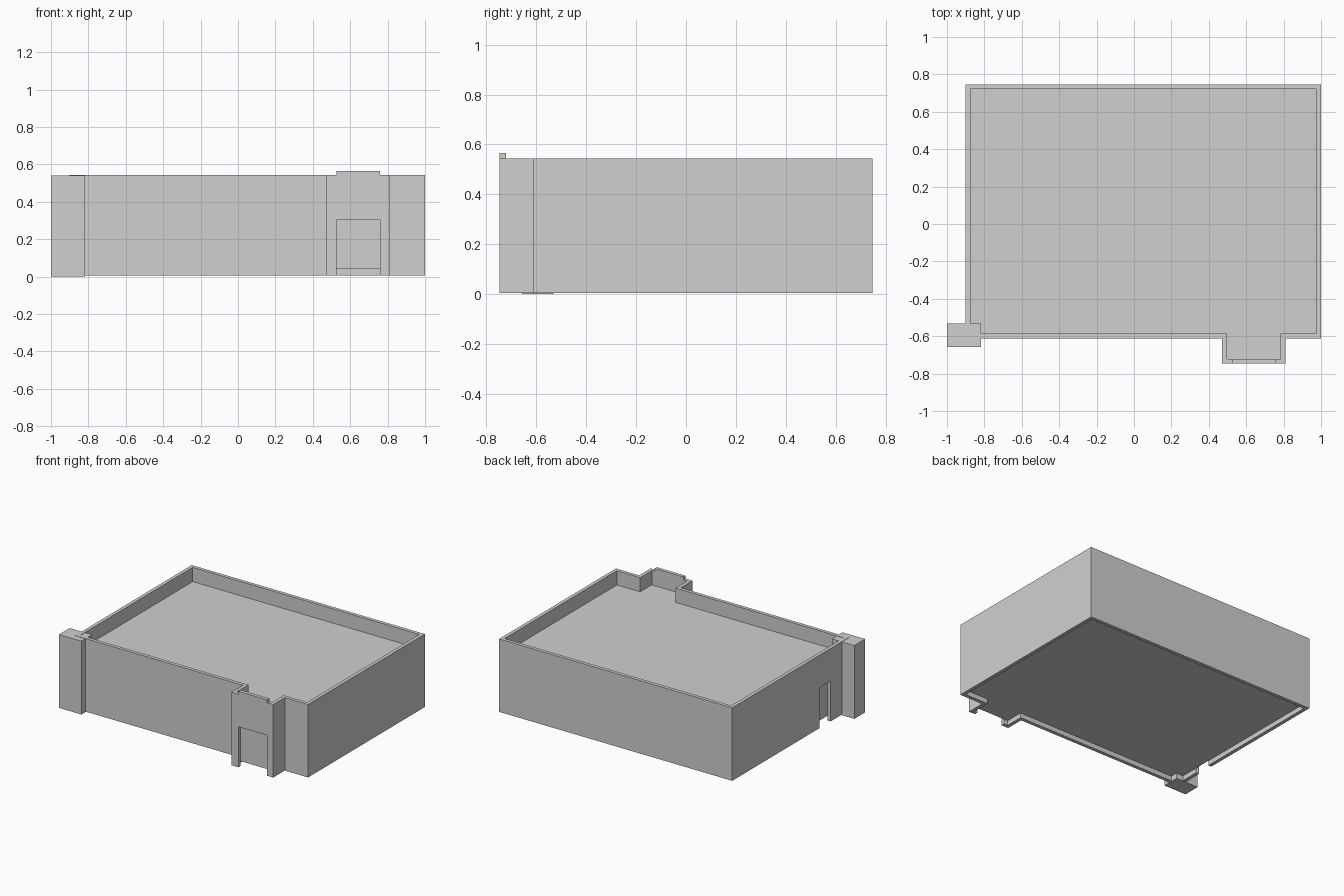
import bpy
import bmesh
from mathutils import Vector

cube = bpy.data.objects.get("Cube")
if cube:
    bpy.data.objects.remove(cube, do_unlink=True)

# Single plaster colour
GREY = (0.63, 0.63, 0.615, 1.0)
plaster = bpy.data.materials.new("light_grey_plaster")
plaster.use_nodes = True
plaster.diffuse_color = GREY
plaster.node_tree.nodes["Principled BSDF"].inputs["Base Color"].default_value = GREY

BASE, TOP = 0.005, 0.543
THICK = 0.026

# Footprint of the building with its porch, counter-clockwise
FOOTPRINT = [Vector(p) for p in (
    (-0.9, -0.612), (0.47, -0.612), (0.47, -0.747), (0.81, -0.747),
    (0.81, -0.612), (1.0, -0.612), (1.0, 0.747), (-0.9, 0.747))]


def inset(points, t):
    """Move every edge of a right-angled outline inward by t."""
    result = []
    for i, p in enumerate(points):
        before = (p - points[i - 1]).normalized()
        after = (points[(i + 1) % len(points)] - p).normalized()
        result.append(p + t * (Vector((-before.y, before.x)) + Vector((-after.y, after.x))))
    return result


def finish(name, bm):
    bmesh.ops.recalc_face_normals(bm, faces=bm.faces)
    mesh = bpy.data.meshes.new(name)
    bm.to_mesh(mesh)
    bm.free()
    mesh.materials.append(plaster)
    obj = bpy.data.objects.new(name, mesh)
    bpy.context.collection.objects.link(obj)
    return obj


def extrude_up(bm, height):
    moved = bmesh.ops.extrude_face_region(bm, geom=bm.faces[:])["geom"]
    verts = [g for g in moved if isinstance(g, bmesh.types.BMVert)]
    bmesh.ops.translate(bm, verts=verts, vec=(0, 0, height))


def slab(name, points, low, high):
    bm = bmesh.new()
    bm.faces.new([bm.verts.new((p[0], p[1], low)) for p in points])
    extrude_up(bm, high - low)
    return finish(name, bm)


def box(name, x, y, z):
    return slab(name, [(x[0], y[0]), (x[1], y[0]), (x[1], y[1]), (x[0], y[1])], *z)


# Outer walls with parapet, one mitred ring
inner = inset(FOOTPRINT, THICK)
bm = bmesh.new()
rings = [[bm.verts.new((p.x, p.y, BASE)) for p in loop] for loop in (FOOTPRINT, inner)]
for i in range(len(inner)):
    j = (i + 1) % len(inner)
    bm.faces.new((rings[0][i], rings[0][j], rings[1][j], rings[1][i]))
extrude_up(bm, TOP - BASE)
walls = finish("outer_walls", bm)

# Door openings in the porch and the right side
PORCH_X, SIDE_Y = (0.527, 0.76), (-0.4, -0.27)
openings = [box("porch_opening_cutter", PORCH_X, (-0.8, -0.69), (-0.1, 0.303)),
            box("side_opening_cutter", (-0.95, -0.85), SIDE_Y, (-0.1, 0.303))]
for cutter in openings:
    cut = walls.modifiers.new(cutter.name, "BOOLEAN")
    cut.operation = "DIFFERENCE"
    cut.solver = "EXACT"
    cut.object = cutter
    cutter.hide_render = True
    cutter.hide_viewport = True
    cutter.display_type = "WIRE"

# Floor and sunken roof
slab("floor", inner, 0.04, 0.046)
slab("roof", inner, 0.432, 0.438)

# Corner pillar and raised porch ledge
box("corner_pillar", (-1.0, -0.817), (-0.657, -0.532), (0, 0.541))
box("porch_ledge", PORCH_X, (-0.747, -0.721), (TOP, 0.565))

# Recessed doors
middle = sum(PORCH_X) / 2
for side, span in (("right", (PORCH_X[0], middle)), ("left", (middle, PORCH_X[1]))):
    box("porch_door_" + side, span, (-0.721, -0.715), (0.04, 0.305))
box("side_door", (-0.874, -0.868), SIDE_Y, (0.04, 0.305))
